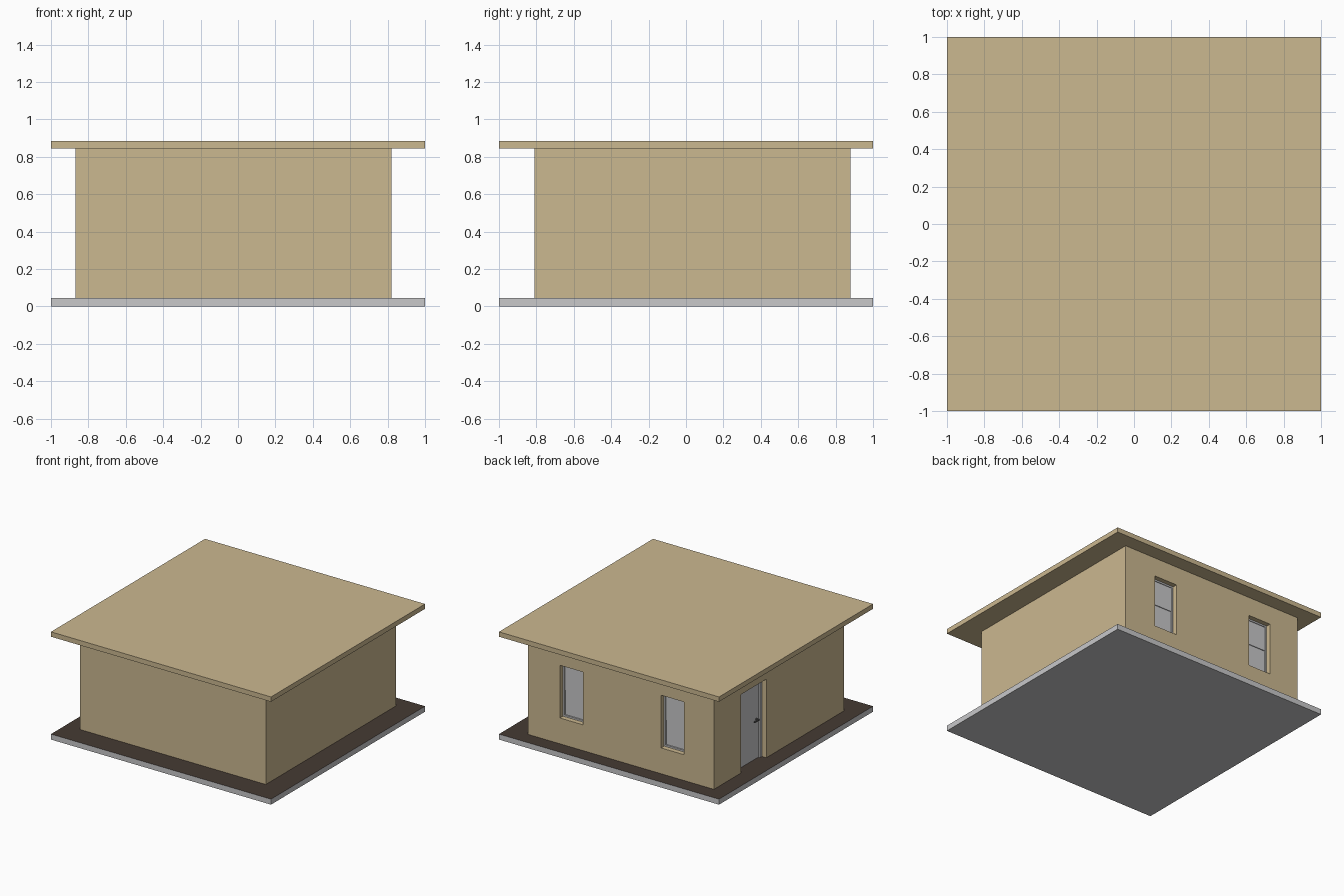
import bpy
import bmesh
from mathutils import Vector

if "Cube" in bpy.data.objects:
    bpy.data.objects.remove(bpy.data.objects["Cube"], do_unlink=True)


def material(name, rgb):
    mat = bpy.data.materials.new(name)
    mat.use_nodes = True
    mat.diffuse_color = (*rgb, 1)
    mat.node_tree.nodes["Principled BSDF"].inputs["Base Color"].default_value = (*rgb, 1)
    return mat


TAN = material("tan plaster", (0.60, 0.48, 0.28))
GREY = material("light grey", (0.58, 0.58, 0.59))
BROWN = material("dark brown", (0.06, 0.043, 0.033))
METAL = material("dark metal", (0.12, 0.12, 0.12))


def box(name, low, high, mat):
    """Axis-aligned box between two corners."""
    low, high = Vector(low), Vector(high)
    bm = bmesh.new()
    bmesh.ops.create_cube(bm, size=1)
    for v in bm.verts:
        v.co = Vector(c * s for c, s in zip(v.co, high - low)) + (low + high) / 2
    mesh = bpy.data.meshes.new(name)
    bm.to_mesh(mesh)
    bm.free()
    mesh.materials.append(mat)
    obj = bpy.data.objects.new(name, mesh)
    bpy.context.collection.objects.link(obj)
    return obj


def cut(target, low, high):
    """Subtract a box from the target and discard the cutter."""
    cutter = box("cutter", low, high, TAN)
    cutter.hide_render = True
    mod = target.modifiers.new("cut", "BOOLEAN")
    mod.operation, mod.solver, mod.object = "DIFFERENCE", "EXACT", cutter
    bpy.context.view_layer.update()
    result = target.evaluated_get(bpy.context.evaluated_depsgraph_get())
    mesh = bpy.data.meshes.new_from_object(result)
    target.modifiers.clear()
    target.data = mesh
    bpy.data.objects.remove(cutter, do_unlink=True)


# Main levels and wall extents
FLOOR, EAVES, TOP = 0.045, 0.845, 0.885
X0, X1, Y0, Y1 = -0.87, 0.82, -0.81, 0.88
THICK, RECESS, HEAD, SILL = 0.08, 0.04, 0.69, 0.257
DOOR = (0.20, 0.53)
WINDOWS = {"left": (0.32, 0.53), "right": (-0.60, -0.39)}

# Slab with a brown top face
slab = box("ground_slab", (-1, -1, 0), (1, 1, FLOOR), GREY)
slab.data.materials.append(BROWN)
for face in slab.data.polygons:
    face.material_index = int(face.normal.z > 0.5)

# Flat overhanging roof
box("roof", (-1, -1, EAVES), (1, 1, TOP), TAN)

# Hollow walls with door and window openings
walls = box("walls", (X0, Y0, FLOOR), (X1, Y1, EAVES), TAN)
cut(walls, (X0 + THICK, Y0 + THICK, -1), (X1 - THICK, Y1 - THICK, 2))
cut(walls, (X0 - 0.1, DOOR[0], -1), (X0 + 0.1, DOOR[1], HEAD))
for a, b in WINDOWS.values():
    cut(walls, (a, Y1 - 0.1, SILL), (b, Y1 + 0.1, HEAD))

# Sash windows in the back wall
RAIL = 0.013
MIDDLE = (SILL + HEAD) / 2
for side, (a, b) in WINDOWS.items():
    glass = Y1 - RECESS - 0.012
    front = Y1 - RECESS
    box(side + "_window_lower_pane", (a, glass - 0.02, SILL), (b, glass, MIDDLE), GREY)
    box(side + "_window_upper_pane", (a, glass - 0.02, MIDDLE), (b, glass + 0.006, HEAD), GREY)
    for part, x0, x1, z0, z1 in (
            ("left_stile", b - RAIL, b, SILL, HEAD),
            ("right_stile", a, a + RAIL, SILL, HEAD),
            ("sill", a + RAIL, b - RAIL, SILL, SILL + RAIL),
            ("head", a + RAIL, b - RAIL, HEAD - RAIL, HEAD)):
        box(side + "_window_" + part, (x0, glass - 0.02, z0), (x1, front, z1), GREY)

# Door leaf and frame
JAMB = 0.025
leaf = X0 + RECESS + 0.015
box("door_leaf", (leaf, DOOR[0] + JAMB, FLOOR), (leaf + 0.025, DOOR[1] - JAMB, HEAD - JAMB), GREY)
for part, y0, y1, z0 in (
        ("front_jamb", DOOR[0], DOOR[0] + JAMB, FLOOR),
        ("back_jamb", DOOR[1] - JAMB, DOOR[1], FLOOR),
        ("lintel", DOOR[0] + JAMB, DOOR[1] - JAMB, HEAD - JAMB)):
    box("door_" + part, (X0 + RECESS, y0, z0), (leaf + 0.025, y1, HEAD), GREY)

# Lever handle
box("door_handle_stem", (leaf - 0.025, 0.25, 0.365), (leaf, 0.26, 0.375), METAL)
box("door_handle_lever", (leaf - 0.03, 0.25, 0.365), (leaf - 0.02, 0.31, 0.375), METAL)
